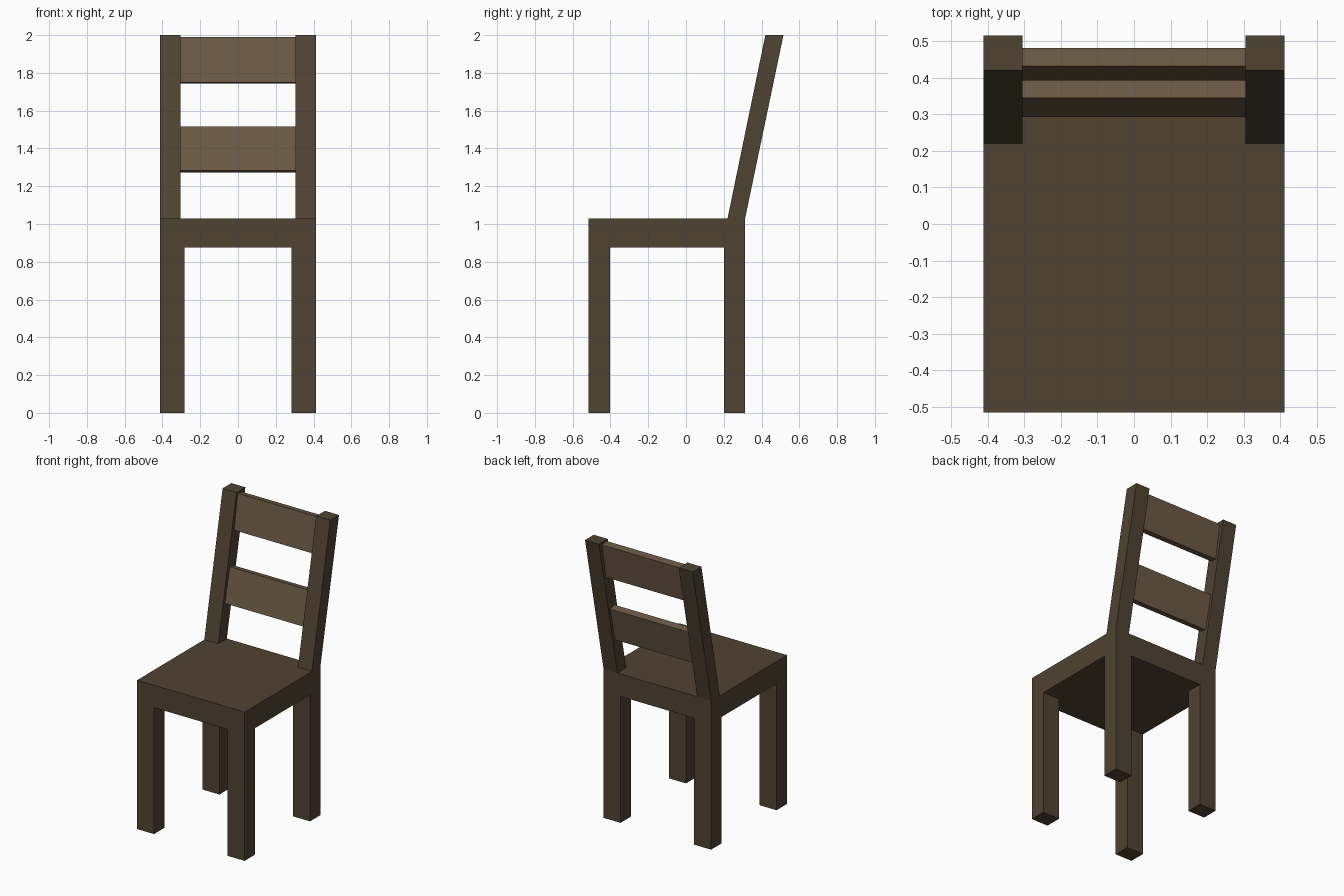
import bpy

if "Cube" in bpy.data.objects:
    bpy.data.objects.remove(bpy.data.objects["Cube"])


def material(name, color):
    m = bpy.data.materials.new(name)
    m.diffuse_color = color
    m.use_nodes = True
    m.node_tree.nodes["Principled BSDF"].inputs["Base Color"].default_value = m.diffuse_color
    return m


dark_wood = material("dark_wood", (0.08, 0.056, 0.032, 1))
light_wood = material("light_wood", (0.147, 0.102, 0.061, 1))


def prism(name, profile, x0, x1, mat):
    """Extrude a four-point (y, z) side profile from x0 to x1."""
    verts = [(x, y, z) for x in (x0, x1) for y, z in profile]
    faces = [(3, 2, 1, 0), (4, 5, 6, 7)]
    faces += [(i, (i + 1) % 4, (i + 1) % 4 + 4, i + 4) for i in range(4)]
    mesh = bpy.data.meshes.new(name)
    mesh.from_pydata(verts, [], faces)
    mesh.materials.append(mat)
    obj = bpy.data.objects.new(name, mesh)
    bpy.context.collection.objects.link(obj)
    return obj


def box_profile(y0, y1, z0, z1):
    return [(y0, z0), (y1, z0), (y1, z1), (y0, z1)]


def mirrored(name, profile, x0, x1, mat):
    """Right-hand part plus its left-hand twin."""
    prism(name + "_right", profile, x0, x1, mat)
    prism(name + "_left", profile, -x1, -x0, mat)


HALF = 0.412
FRONT, BACK = -0.516, 0.313
SEAT_LOW, SEAT_TOP = 0.875, 1.03

# Solid seat block
prism("seat", box_profile(FRONT, BACK, SEAT_LOW, SEAT_TOP), -HALF, HALF, dark_wood)

# Four legs, flush with the seat corners
mirrored("front_leg", box_profile(FRONT, -0.402, 0, SEAT_LOW), 0.282, HALF, dark_wood)
mirrored("back_leg", box_profile(0.2, BACK, 0, SEAT_LOW), 0.282, HALF, dark_wood)

# Back posts leaning backwards
post = [(0.22, SEAT_TOP), (BACK, SEAT_TOP), (0.516, 2.0), (0.42, 2.0)]
mirrored("back_post", post, 0.305, HALF, dark_wood)

# Two tilted slats between the posts
lower = [(0.292, 1.282), (0.341, 1.272), (0.394, 1.505), (0.345, 1.515)]
upper = [(0.393, 1.75), (0.442, 1.743), (0.481, 1.982), (0.432, 1.99)]
prism("lower_back_slat", lower, -0.305, 0.305, light_wood)
prism("upper_back_slat", upper, -0.305, 0.305, light_wood)
